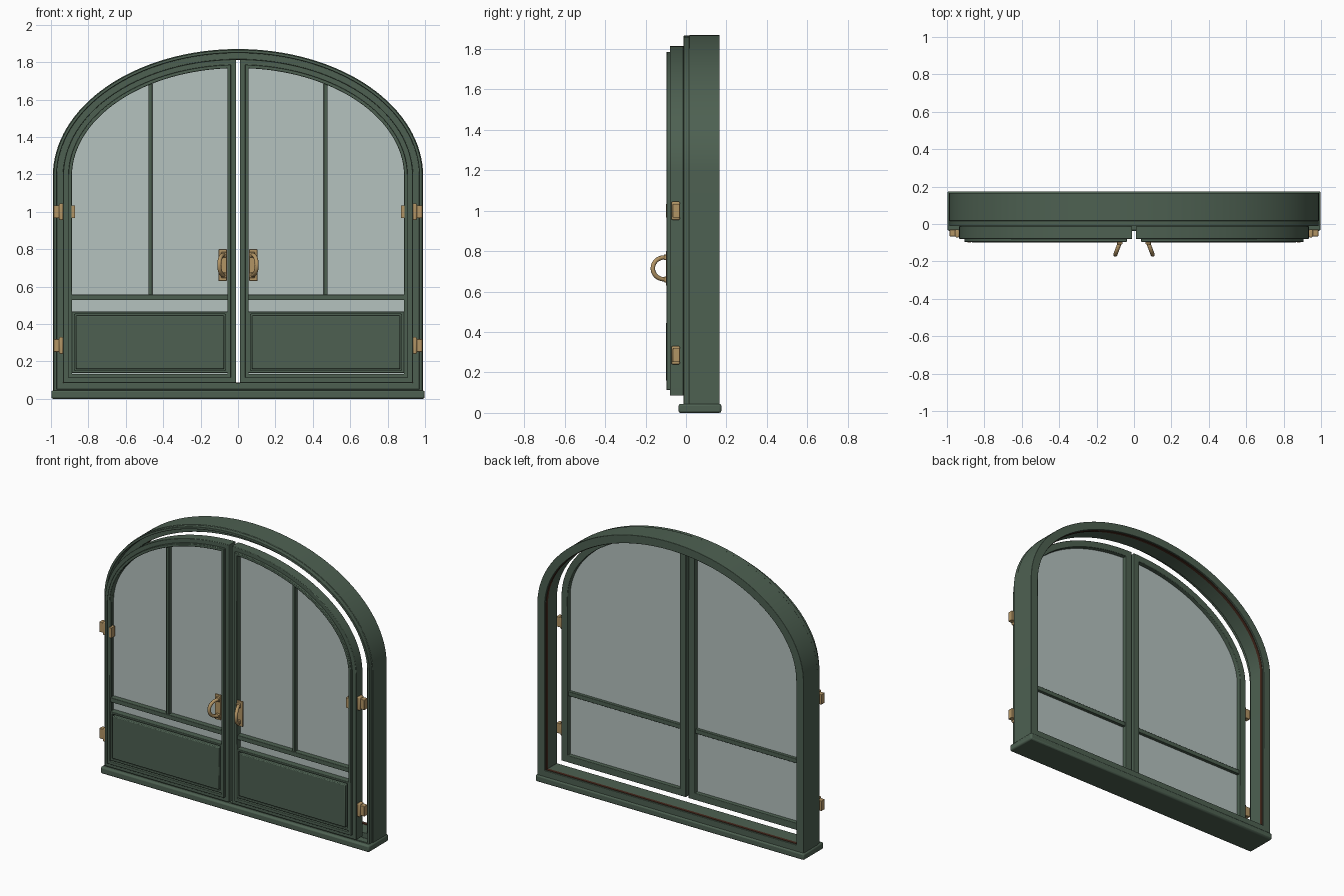
import bpy, bmesh
from math import cos, sin, acos, pi, radians
from mathutils import Vector

cube = bpy.data.objects.get("Cube")
if cube:
    bpy.data.objects.remove(cube)


def material(name, rgb):
    m = bpy.data.materials.new(name)
    m.use_nodes = True
    m.diffuse_color = (*rgb, 1)
    m.node_tree.nodes["Principled BSDF"].inputs["Base Color"].default_value = (*rgb, 1)
    return m


GREEN = material("dark_green_paint", (0.075, 0.118, 0.083))
GLASS = material("pale_glass", (0.46, 0.54, 0.52))
BRASS = material("brass", (0.45, 0.30, 0.13))
BROWN = material("brown_seal", (0.06, 0.022, 0.012))

# Outer size of the arch
HALF, RISE, SPRING, BASE = 0.99, 0.68, 1.19, 0.03


def finish(name, bm, mat, mirror=False, bevel=0):
    bmesh.ops.recalc_face_normals(bm, faces=bm.faces)
    me = bpy.data.meshes.new(name)
    bm.to_mesh(me)
    bm.free()
    me.materials.append(mat)
    ob = bpy.data.objects.new(name, me)
    bpy.context.collection.objects.link(ob)
    bpy.ops.object.select_all(action="DESELECT")
    ob.select_set(True)
    bpy.context.view_layer.objects.active = ob
    bpy.ops.object.shade_smooth_by_angle(angle=radians(30))
    if bevel:
        b = ob.modifiers.new("soft_edges", "BEVEL")
        b.width, b.segments, b.limit_method = bevel, 2, "ANGLE"
    if mirror:
        ob.modifiers.new("both_sides", "MIRROR").use_bisect_axis[0] = False
    return ob


def arch_loop(d, steps=64):
    """Whole arch outline, moved inward by d."""
    a, b = HALF - d, RISE - d
    arc = [(a * cos(pi * i / steps), SPRING + b * sin(pi * i / steps)) for i in range(steps + 1)]
    return [(-a, BASE + d), (a, BASE + d)] + arc


def leaf_loop(d, steps=40):
    """Outline of one door leaf, moved inward by d."""
    a, b, x0 = HALF - d, RISE - d, d - 0.045
    end = acos(x0 / a)
    arc = [(a * cos(end * i / steps), SPRING + b * sin(end * i / steps)) for i in range(steps + 1)]
    return [(x0, BASE + d), (a, BASE + d)] + arc


def sweep(name, loop, profile, mat, **kw):
    """Carry a closed (inset, y) profile around an outline."""
    bm = bmesh.new()
    rows = [[bm.verts.new((x, y, z)) for x, z in loop(d)] for d, y in profile]
    n = len(rows[0])
    for r, s in zip(rows, rows[1:] + rows[:1]):
        for i in range(n):
            j = (i + 1) % n
            bm.faces.new((r[i], r[j], s[j], s[i]))
    return finish(name, bm, mat, **kw)


def band(d0, d1, y0, y1):
    return [(d0, y0), (d1, y0), (d1, y1), (d0, y1)]


def box(name, x, y, z, mat, **kw):
    bm = bmesh.new()
    bmesh.ops.create_cube(bm, size=1)
    for v in bm.verts:
        v.co = Vector([(lo + hi) / 2 + c * (hi - lo) for c, (lo, hi) in zip(v.co, (x, y, z))])
    return finish(name, bm, mat, **kw)


# Fixed frame: stepped profile with a deep rebate, front lip and seal
frame_profile = [(0.004, -0.012), (0.02, -0.012), (0.02, 0.035), (0.055, 0.035),
                 (0.055, 0.166), (0, 0.166), (0, 0.017), (0.004, 0.017)]
sweep("frame", arch_loop, frame_profile, GREEN, bevel=0.003)
sweep("frame_seal", arch_loop, band(0.053, 0.058, 0.135, 0.155), BROWN)
box("sill", (-0.998, 0.998), (-0.037, 0.175), (0, 0.045), GREEN, bevel=0.01)

# Door leaves, built once and mirrored
sweep("door_leaf_frame", leaf_loop, band(0.055, 0.1, -0.08, -0.012), GREEN, mirror=True, bevel=0.003)
sweep("door_leaf_bead", leaf_loop, band(0.083, 0.102, -0.096, -0.07), GREEN, mirror=True, bevel=0.003)

# Glass pane filling each leaf
bm = bmesh.new()
pane = bm.faces.new([bm.verts.new((x, -0.042, z)) for x, z in leaf_loop(0.098)])
out = bmesh.ops.extrude_face_region(bm, geom=[pane])
for v in out["geom"]:
    if isinstance(v, bmesh.types.BMVert):
        v.co.y -= 0.008
finish("glass_pane", bm, GLASS, mirror=True)

# Glazing bars
box("cross_bar", (0.05, 0.892), (-0.085, -0.022), (0.527, 0.557), GREEN, mirror=True, bevel=0.003)
box("upright_bar", (0.458, 0.479), (-0.08, -0.046), (0.55, 1.685), GREEN, mirror=True, bevel=0.003)

# Lower panel: stepped border, groove and raised field
PX, PZ = (0.053, 0.888), (0.138, 0.466)


def inset(pair, d):
    return (pair[0] + d, pair[1] - d)


def panel_loop(d):
    (x0, x1), (z0, z1) = inset(PX, d), inset(PZ, d)
    return [(x0, z0), (x1, z0), (x1, z1), (x0, z1)]


sweep("panel_border", panel_loop, band(0, 0.014, -0.09, -0.046), GREEN, mirror=True, bevel=0.003)
box("panel_back", inset(PX, 0.01), (-0.07, -0.048), inset(PZ, 0.01), GREEN, mirror=True)
box("panel_field", inset(PX, 0.021), (-0.1, -0.06), inset(PZ, 0.021), GREEN, mirror=True, bevel=0.005)

# Hinges
for label, z in (("upper", 1.0), ("lower", 0.285)):
    box(label + "_hinge_leaf", (0.95, 0.986), (-0.066, -0.03), (z - 0.034, z + 0.034), BRASS,
        mirror=True, bevel=0.003)
    box(label + "_hinge_knuckle", (0.934, 0.956), (-0.072, -0.03), (z - 0.045, z + 0.045), BRASS,
        mirror=True, bevel=0.006)
box("hinge_inner_plate", (0.872, 0.89), (-0.099, -0.06), (0.966, 1.034), BRASS, mirror=True)

# Pull handles: back plate, feet and a leaning bow
box("handle_plate", (0.06, 0.104), (-0.1, -0.09), (0.63, 0.8), BRASS, mirror=True, bevel=0.003)
curve = bpy.data.curves.new("handle_bow", "CURVE")
curve.dimensions = "3D"
curve.bevel_depth, curve.bevel_resolution, curve.use_fill_caps = 0.011, 3, True
bow = curve.splines.new("POLY")
STEPS = 20
bow.points.add(STEPS)
for i, p in enumerate(bow.points):
    t = pi * i / STEPS
    reach = sin(t) ** 0.8 if 0 < i < STEPS else 0
    p.co = (0.074 + 0.026 * reach, -0.095 - 0.069 * reach, 0.715 + 0.055 * cos(t), 1)
curve.materials.append(BRASS)
grip = bpy.data.objects.new("handle_bow", curve)
bpy.context.collection.objects.link(grip)
grip.modifiers.new("both_sides", "MIRROR")
for label, z in (("upper", 0.77), ("lower", 0.66)):
    box(label + "_handle_foot", (0.062, 0.09), (-0.11, -0.095), (z - 0.014, z + 0.014), BRASS,
        mirror=True, bevel=0.004)
